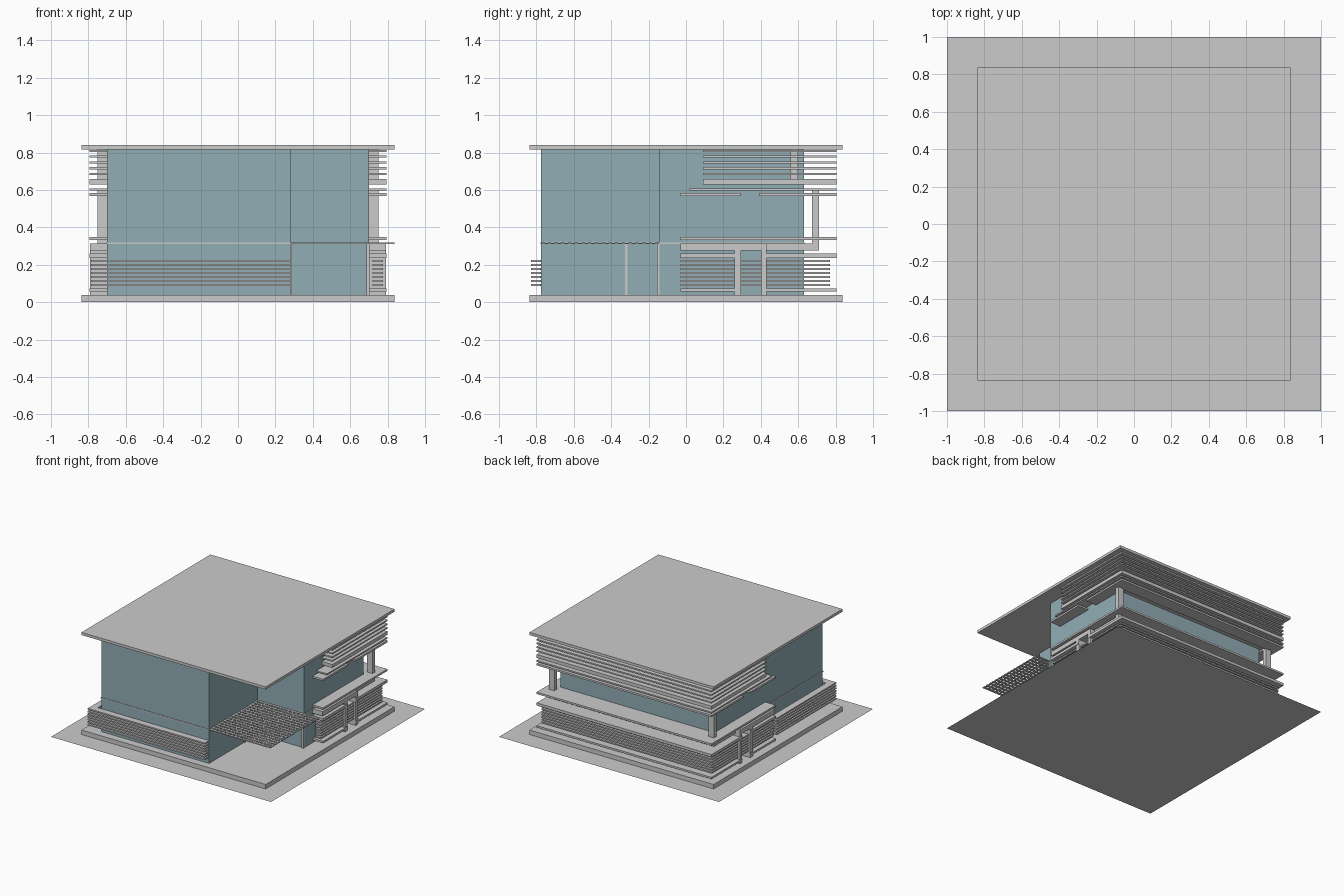
import bpy, bmesh

if "Cube" in bpy.data.objects:
    bpy.data.objects.remove(bpy.data.objects["Cube"])

glass_mat = bpy.data.materials.new("glass")
glass_mat.diffuse_color = (0.29, 0.42, 0.47, 1)
glass_mat.use_nodes = True
glass_mat.node_tree.nodes["Principled BSDF"].inputs["Base Color"].default_value = glass_mat.diffuse_color


def prism(name, pts, z0, z1, caps=True, mat=None):
    bm = bmesh.new()
    lo = [bm.verts.new((x, y, z0)) for x, y in pts]
    hi = [bm.verts.new((x, y, z1)) for x, y in pts]
    n = len(pts)
    for i in range(n):
        j = (i + 1) % n
        bm.faces.new((lo[i], lo[j], hi[j], hi[i]))
    if caps:
        bm.faces.new(lo[::-1])
        bm.faces.new(hi)
    if caps:
        bmesh.ops.recalc_face_normals(bm, faces=bm.faces)
    me = bpy.data.meshes.new(name)
    bm.to_mesh(me)
    bm.free()
    ob = bpy.data.objects.new(name, me)
    bpy.context.collection.objects.link(ob)
    if mat:
        me.materials.append(mat)
    return ob


def box(name, x0, x1, y0, y1, z0, z1):
    return prism(name, [(x0, y0), (x1, y0), (x1, y1), (x0, y1)], z0, z1)


def pair(name, x0, x1, y0, y1, z0, z1):
    box(name + "_right", x0, x1, y0, y1, z0, z1)
    box(name + "_left", -x1, -x0, y0, y1, z0, z1)


def wrap(name, xi, xo, ys, yi, yo, z0, z1):
    """U-shaped strip along both sides and the back."""
    prism(name, [(xo, ys), (xo, yo), (-xo, yo), (-xo, ys),
                 (-xi, ys), (-xi, yi), (xi, yi), (xi, ys)], z0, z1)


def footprint(e):
    """L-shaped plan of the building, grown by e."""
    return [(-0.70 - e, -0.775 - e), (0.28 + e, -0.775 - e), (0.28 + e, -0.145 - e),
            (0.70 + e, -0.145 - e), (0.70 + e, 0.63 + e), (-0.70 - e, 0.63 + e)]


# Ground sheet, base and roof
me = bpy.data.meshes.new("ground_sheet")
me.from_pydata([(-1, -1, 0), (1, -1, 0), (1, 1, 0), (-1, 1, 0)], [], [(0, 1, 2, 3)])
bpy.context.collection.objects.link(bpy.data.objects.new("ground_sheet", me))
box("base_slab", -0.837, 0.837, -0.837, 0.837, 0.001, 0.038)
box("roof_slab", -0.837, 0.837, -0.837, 0.837, 0.818, 0.84)

# Glass walls and intermediate floor
prism("glass_walls", footprint(0), 0.038, 0.818, caps=False, mat=glass_mat)
prism("upper_floor", footprint(0.004), 0.311, 0.319)

# Trellis canopy over the entrance corner, with its posts
for i in range(18):
    y = -0.775 + i * 0.036
    box("trellis_cross_bar", 0.28, 0.837, y, y + 0.018, 0.311, 0.319)
for i in range(16):
    x = 0.285 + i * 0.036
    box("trellis_long_bar", x, x + 0.009, -0.775, -0.145, 0.312, 0.318)
box("corner_post", 0.688, 0.704, -0.155, -0.141, 0.038, 0.311)
box("inner_corner_post", 0.276, 0.288, -0.155, -0.143, 0.038, 0.311)
box("entrance_post", 0.276, 0.288, -0.326, -0.314, 0.038, 0.311)

# Upper louvres around sides and back
for i in range(5):
    z = 0.680 + i * 0.031
    wrap("upper_louvre", 0.70, 0.795, 0.09, 0.70, 0.805, z, z + 0.011)
wrap("upper_beam", 0.70, 0.795, 0.09, 0.70, 0.805, 0.63, 0.658)
wrap("upper_soffit", 0.70, 0.795, 0.02, 0.63, 0.805, 0.598, 0.609)
wrap("lower_soffit", 0.70, 0.795, 0.39, 0.70, 0.805, 0.568, 0.583)
pair("soffit_tab", 0.70, 0.795, -0.03, 0.295, 0.568, 0.583)
pair("upper_post", 0.70, 0.75, 0.56, 0.60, 0.658, 0.818)
pair("back_column", 0.70, 0.75, 0.675, 0.71, 0.28, 0.598)

# Lower screen: plates, bands, slats and gate posts
wrap("sill_plate", 0.70, 0.795, -0.03, 0.63, 0.805, 0.333, 0.348)
wrap("sill_band", 0.69, 0.75, 0.40, 0.63, 0.71, 0.278, 0.315)
pair("side_band", 0.69, 0.79, -0.03, 0.43, 0.278, 0.315)
for z0, z1 in ((0.238, 0.26), (0.058, 0.073)):
    wrap("screen_plate", 0.70, 0.795, 0.40, 0.63, 0.805, z0, z1)
    pair("screen_side_plate", 0.70, 0.795, -0.03, 0.295, z0, z1)
for i in range(7):
    z = 0.087 + i * 0.0215
    wrap("screen_slat", 0.72, 0.775, -0.03, 0.715, 0.77, z, z + 0.011)
    # Front railing slat, turning the corner along the left side
    prism("railing_slat", [(-0.785, -0.83), (0.28, -0.83), (0.28, -0.777),
                           (-0.73, -0.777), (-0.73, -0.06), (-0.785, -0.06)], z, z + 0.011)
pair("gate_post_front", 0.70, 0.79, 0.26, 0.295, 0.038, 0.315)
pair("gate_post_back", 0.70, 0.79, 0.40, 0.43, 0.038, 0.315)
